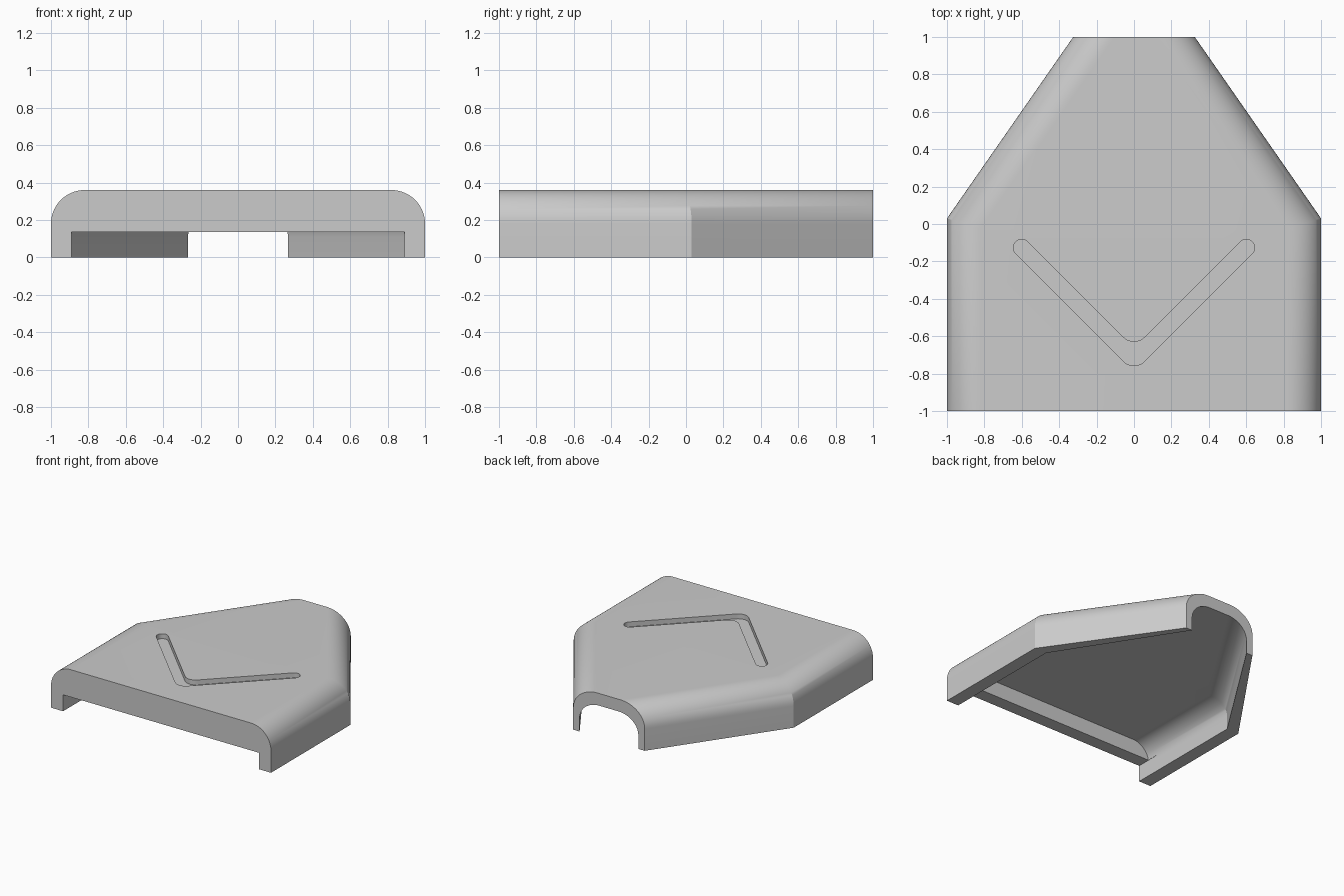
import bpy, bmesh
from math import sin, cos, pi, radians, sqrt, tan, atan2

cube = bpy.data.objects.get("Cube")
if cube:
    bpy.data.objects.remove(cube, do_unlink=True)

grey = bpy.data.materials.new("light grey")
grey.use_nodes = True
colour = (0.6, 0.6, 0.6, 1)
grey.diffuse_color = colour
grey.node_tree.nodes["Principled BSDF"].inputs["Base Color"].default_value = colour


def make_object(name, bm):
    bmesh.ops.recalc_face_normals(bm, faces=bm.faces)
    mesh = bpy.data.meshes.new(name)
    bm.to_mesh(mesh)
    bm.free()
    mesh.materials.append(grey)
    obj = bpy.data.objects.new(name, mesh)
    bpy.context.collection.objects.link(obj)
    return obj


def loft(name, bottom, top, radius, wide, narrow, front, back, extend=0.0):
    """Rounded-top tunnel: straight sides, then a taper to the back."""
    steps = 14
    profile = [(0, bottom)]
    for i in range(steps + 1):
        a = i / steps * pi / 2
        profile.append((radius * (1 - cos(a)), top - radius * (1 - sin(a))))
    turn = 0.03
    slope = atan2(wide - narrow, 1 - turn)
    stations = [
        lambda d: (wide - d, front),
        lambda d: (wide - d, turn - d * tan(slope / 2)),
        lambda d: (narrow - d / cos(slope), back),
    ]
    if extend:
        stations.append(lambda d: (narrow - d / cos(slope), back + extend))
    bm = bmesh.new()
    rings = []
    for place in stations:
        half = [(*place(d), z) for d, z in profile]
        pts = half + [(-x, y, z) for x, y, z in reversed(half)]
        rings.append([bm.verts.new(p) for p in pts])
    for a, b in zip(rings, rings[1:]):
        for i in range(len(a)):
            j = (i + 1) % len(a)
            bm.faces.new((a[i], a[j], b[j], b[i]))
    bm.faces.new(rings[0])
    bm.faces.new(rings[-1])
    return make_object(name, bm)


def extrude_outline(name, points, z0, z1):
    bm = bmesh.new()
    face = bm.faces.new([bm.verts.new((x, y, z0)) for x, y in points])
    new = bmesh.ops.extrude_face_region(bm, geom=[face])["geom"]
    bmesh.ops.translate(bm, vec=(0, 0, z1 - z0),
                        verts=[v for v in new if isinstance(v, bmesh.types.BMVert)])
    return make_object(name, bm)


def arc(cx, cy, r, start, end, steps=10):
    angles = [radians(start + (end - start) * i / steps) for i in range(steps + 1)]
    return [(cx + r * cos(a), cy + r * sin(a)) for a in angles]


# Outer shell
cover = loft("cover", 0, 0.36, 0.18, 1, 0.325, -1, 1)

# Hollow underside, open at the back
cavity = loft("cavity_cutter", -0.1, 0.26, 0.15, 0.89, 0.267, -0.89, 1, 0.1)

# Low opening under the front lip
opening = extrude_outline("front_opening_cutter",
                          [(-0.89, -1.1), (0.89, -1.1), (0.89, -0.8), (-0.89, -0.8)],
                          -0.1, 0.135)

# Shallow V groove with round ends and a rounded bend
half_width, bend = 0.045, 0.08
tip_x, tip_y = 0.6, -0.127
point_y = tip_y - tip_x
lift = bend * sqrt(2)
shift = half_width * sqrt(2)
outline = arc(0, point_y - shift + lift, bend, 225, 315)
outline += arc(tip_x, tip_y, half_width, -45, 135)
outline += arc(0, point_y + shift + lift, bend, 315, 225)
outline += arc(-tip_x, tip_y, half_width, 45, 225)
groove = extrude_outline("groove_cutter", outline, 0.32, 0.45)

bpy.context.view_layer.objects.active = cover
for cutter in (cavity, opening, groove):
    cutter.hide_render = True
    mod = cover.modifiers.new(cutter.name, "BOOLEAN")
    mod.operation = "DIFFERENCE"
    mod.solver = "EXACT"
    mod.object = cutter
    bpy.ops.object.modifier_apply(modifier=mod.name)
    bpy.data.objects.remove(cutter, do_unlink=True)

# Smooth bends, crisp edges
bpy.ops.object.select_all(action="DESELECT")
cover.select_set(True)
bpy.ops.object.shade_smooth_by_angle(angle=radians(30))
